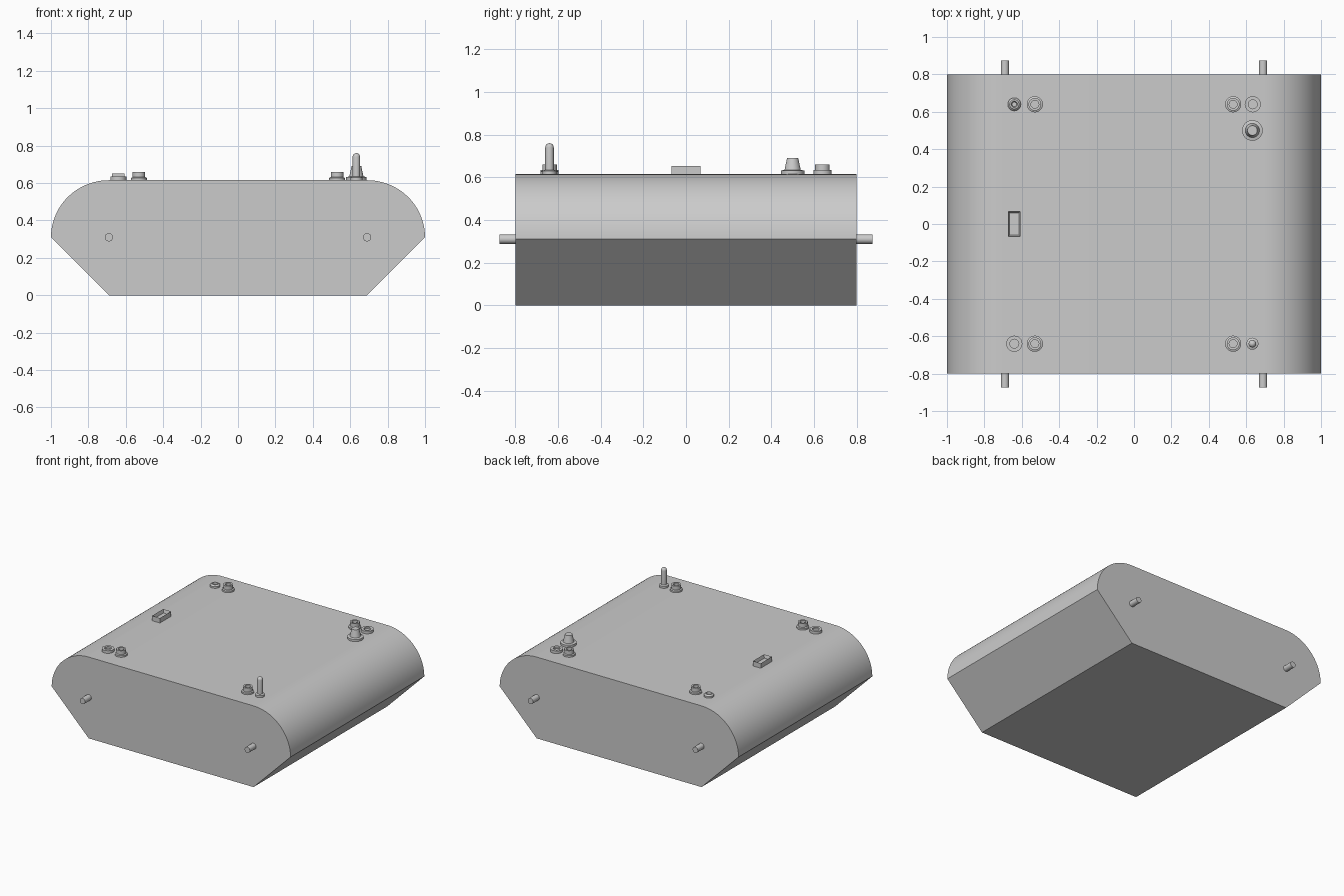
import bpy, bmesh, math
from mathutils import Matrix

cube = bpy.data.objects.get("Cube")
if cube:
    bpy.data.objects.remove(cube, do_unlink=True)

grey = bpy.data.materials.new("plain grey")
grey.use_nodes = True
colour = (0.6, 0.6, 0.6, 1)
grey.diffuse_color = colour
grey.node_tree.nodes["Principled BSDF"].inputs["Base Color"].default_value = colour

TOP, MID, FLAT, HALF = 0.615, 0.31, 0.69, 0.8


def finish(name, bm):
    bmesh.ops.remove_doubles(bm, verts=bm.verts, dist=1e-5)
    bmesh.ops.recalc_face_normals(bm, faces=bm.faces)
    mesh = bpy.data.meshes.new(name)
    bm.to_mesh(mesh)
    bm.free()
    mesh.materials.append(grey)
    obj = bpy.data.objects.new(name, mesh)
    bpy.context.collection.objects.link(obj)
    bpy.ops.object.select_all(action='DESELECT')
    obj.select_set(True)
    bpy.context.view_layer.objects.active = obj
    bpy.ops.object.shade_smooth_by_angle(angle=math.radians(30))
    return obj


def lathe(name, profile, x, y, z=TOP):
    """Revolve (radius, height) points around z."""
    bm = bmesh.new()
    verts = [bm.verts.new((r, 0, h)) for r, h in profile]
    edges = [bm.edges.new(pair) for pair in zip(verts, verts[1:])]
    bmesh.ops.spin(bm, geom=verts + edges, cent=(0, 0, 0), axis=(0, 0, 1),
                   angle=math.tau, steps=32)
    obj = finish(name, bm)
    obj.location = (x, y, z)
    return obj


# Body: flat top, rounded shoulders and sloped lower sides
steps = 24
arc = [(FLAT + (1 - FLAT) * math.cos(a), MID + (TOP - MID) * math.sin(a))
       for a in (i * math.pi / 2 / steps for i in range(steps + 1))]
half = [(FLAT, 0)] + arc
outline = half + [(-x, z) for x, z in reversed(half)]
bm = bmesh.new()
front = bm.faces.new([bm.verts.new((x, -HALF, z)) for x, z in outline])
ext = bmesh.ops.extrude_face_region(bm, geom=[front], use_keep_orig=True)
bmesh.ops.translate(bm, vec=(0, 2 * HALF, 0),
                    verts=[v for v in ext["geom"] if isinstance(v, bmesh.types.BMVert)])
finish("body", bm)

# Side pegs
for side, sy in (("front", -1), ("back", 1)):
    for hand, sx in (("right", -1), ("left", 1)):
        peg = lathe(f"{side}_{hand}_peg", [(0, -0.01), (0.022, -0.01), (0.022, 0.075), (0, 0.075)],
                    sx * FLAT, sy * HALF, MID)
        peg.rotation_euler.x = -sy * math.pi / 2

# Hollow flanged sockets near each corner
socket = [(0, 0), (0.043, 0), (0.043, 0.012), (0.034, 0.016), (0.034, 0.045),
          (0.021, 0.045), (0.021, 0.02), (0, 0.02)]
for side, sy in (("front", -1), ("back", 1)):
    for hand, sx in (("right", -1), ("left", 1)):
        lathe(f"{side}_{hand}_socket", socket, sx * 0.53, sy * 0.64)

# Flat washers and a recessed screw
washer = [(0, 0), (0.043, 0), (0.043, 0.02), (0.024, 0.02), (0.024, 0.008), (0, 0.008)]
lathe("front_right_washer", washer, -0.64, -0.64)
lathe("back_left_washer", washer, 0.635, 0.64)
screw = [(0, 0), (0.035, 0), (0.035, 0.012), (0.025, 0.022), (0.017, 0.022),
         (0.012, 0.01), (0, 0.01)]
lathe("back_right_screw", screw, -0.64, 0.64)

# Tall pin with a rounded tip
pin = [(0, 0), (0.032, 0), (0.032, 0.015), (0.02, 0.02)]
pin += [(0.02 * math.cos(a), 0.125 + 0.02 * math.sin(a))
        for a in (i * math.pi / 12 for i in range(7))]
lathe("tall_pin", pin, 0.633, -0.64)

# Tapered nozzle on a wide flange
nozzle = [(0, 0), (0.055, 0), (0.055, 0.016), (0.038, 0.02), (0.026, 0.075), (0, 0.075)]
lathe("tapered_nozzle", nozzle, 0.633, 0.5)

# Rectangular connector with an open pocket
bm = bmesh.new()
bmesh.ops.create_cube(bm, size=1, matrix=Matrix.Diagonal((0.066, 0.134, 0.037, 1)))
lid = max(bm.faces, key=lambda f: f.calc_center_median().z)
bmesh.ops.inset_region(bm, faces=[lid], thickness=0.01)
bmesh.ops.translate(bm, verts=lid.verts, vec=(0, 0, -0.025))
connector = finish("connector", bm)
connector.location = (-0.64, 0, TOP + 0.0185)
